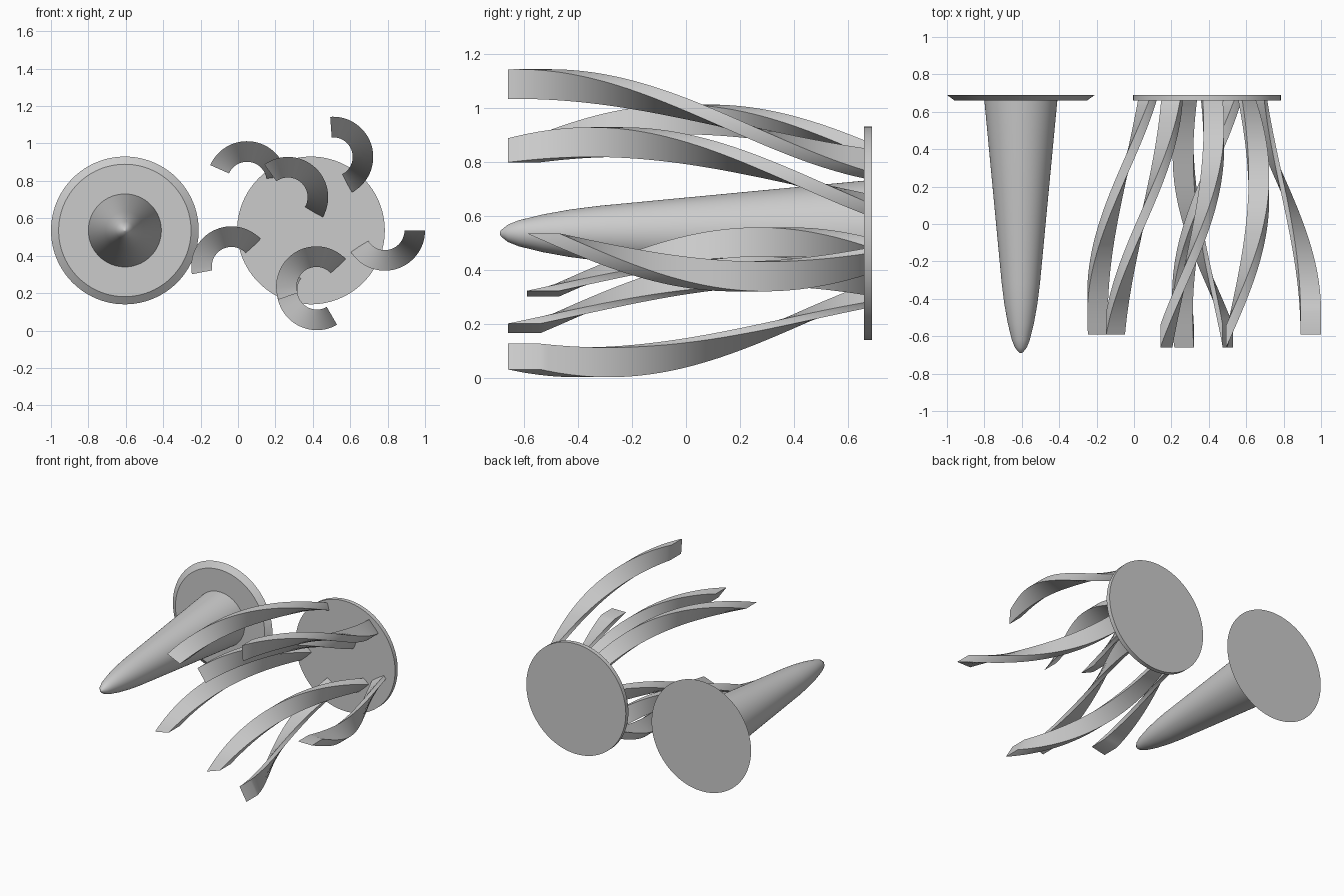
import bpy, bmesh
from math import sin, cos, radians, pi

if "Cube" in bpy.data.objects:
    bpy.data.objects.remove(bpy.data.objects["Cube"])


def finish(bm, name, angle):
    bmesh.ops.recalc_face_normals(bm, faces=bm.faces)
    me = bpy.data.meshes.new(name)
    bm.to_mesh(me)
    bm.free()
    ob = bpy.data.objects.new(name, me)
    bpy.context.collection.objects.link(ob)
    bpy.ops.object.select_all(action='DESELECT')
    ob.select_set(True)
    bpy.context.view_layer.objects.active = ob
    bpy.ops.object.shade_smooth_by_angle(angle=radians(angle))
    return ob


def skin(bm, rings):
    # bridge consecutive closed rings and cap both ends
    for a, b in zip(rings, rings[1:]):
        n = len(a)
        for i in range(n):
            j = (i + 1) % n
            bm.faces.new((a[i], a[j], b[j], b[i]))
    bm.faces.new(rings[0])
    bm.faces.new(rings[-1])


def lathe(name, cx, cz, profile, seg=96):
    # revolve (radius, y) points around an axis parallel to y
    bm = bmesh.new()
    rings = [[bm.verts.new((cx + r * cos(2 * pi * i / seg), y, cz + r * sin(2 * pi * i / seg)))
              for i in range(seg)] for r, y in profile]
    skin(bm, rings)
    return finish(bm, name, 25)


R_IN, R_OUT, DEPTH = 0.105, 0.215, 0.12
PITCH = 118.0      # degrees of turn per unit of length
Y_END = 0.675      # ribbons stop inside the disc


def ribbon(name, cx, cz, start, y0, steps=48):
    # rectangular section screwed along y, cut off flat at the disc
    bm = bmesh.new()
    length = Y_END - 0.003 - y0
    rings = []
    for k in range(steps + 1):
        d = length * k / steps
        a = radians(start - PITCH * d)
        ring = []
        for r, dy in ((R_IN, 0), (R_OUT, 0), (R_OUT, DEPTH), (R_IN, DEPTH)):
            y = min(y0 + d + dy, Y_END)
            ring.append(bm.verts.new((cx + r * cos(a), y, cz + r * sin(a))))
        rings.append(ring)
    skin(bm, rings)
    return finish(bm, name, 35)


# Tapered spike with a bevelled base plate
lathe("spike_base", -0.605, 0.535, [(0.354, 0.66), (0.395, 0.69)])
lathe("spike", -0.605, 0.535,
      [(0.003, -0.69), (0.012, -0.685), (0.032, -0.66), (0.048, -0.62), (0.07, -0.53),
       (0.088, -0.43), (0.102, -0.32), (0.196, 0.67)])

# Plain disc holding the twisted ribbons
lathe("ribbon_base", 0.39, 0.535, [(0.395, 0.66), (0.395, 0.69)])

# Twisted ribbons: centre x, centre z, start angle, front y
ribbons = [
    (0.508, 0.928, 94, -0.66),
    (0.048, 0.797, 156, -0.59),
    (0.267, 0.713, 126, -0.66),
    (0.419, 0.235, 199, -0.66),
    (-0.035, 0.342, 191, -0.59),
    (0.422, 0.217, -60, -0.66),
    (0.785, 0.535, 0, -0.59),
]
for i, args in enumerate(ribbons, 1):
    ribbon(f"twisted_ribbon_{i}", *args)
